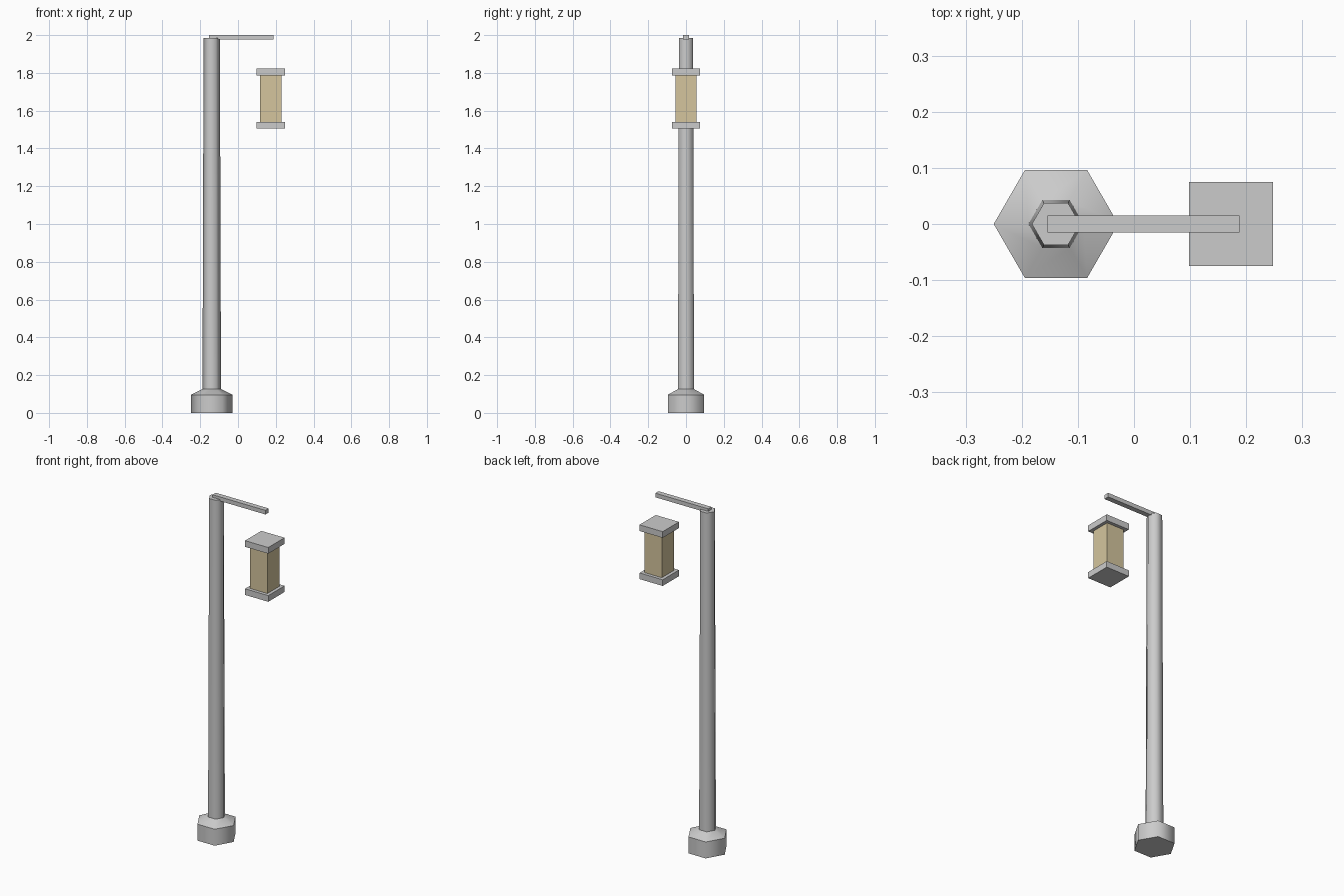
import bpy, bmesh, math

cube = bpy.data.objects.get("Cube")
if cube:
    bpy.data.objects.remove(cube, do_unlink=True)


def make_material(name, rgb):
    mat = bpy.data.materials.new(name)
    mat.use_nodes = True
    mat.diffuse_color = (*rgb, 1)
    mat.node_tree.nodes["Principled BSDF"].inputs["Base Color"].default_value = (*rgb, 1)
    return mat


metal = make_material("light grey metal", (0.6, 0.6, 0.6))
glass = make_material("warm tan glass", (0.66, 0.56, 0.34))


def add_object(name, bm, mat):
    bmesh.ops.recalc_face_normals(bm, faces=bm.faces)
    mesh = bpy.data.meshes.new(name)
    bm.to_mesh(mesh)
    bm.free()
    mesh.materials.append(mat)
    obj = bpy.data.objects.new(name, mesh)
    bpy.context.collection.objects.link(obj)
    return obj


def box(name, x0, x1, half_y, z0, z1, mat):
    bm = bmesh.new()
    bmesh.ops.create_cube(bm, size=1)
    for v in bm.verts:
        v.co.x = x0 if v.co.x < 0 else x1
        v.co.y = math.copysign(half_y, v.co.y)
        v.co.z = z0 if v.co.z < 0 else z1
    return add_object(name, bm, mat)


def hex_post(name, x, profile, mat):
    """Six-sided smooth post from (radius, z) rings, with crisp ring edges."""
    bm = bmesh.new()
    rings = []
    for r, z in profile:
        angles = [math.tau * i / 6 for i in range(6)]
        rings.append([bm.verts.new((x + r * math.cos(a), r * math.sin(a), z)) for a in angles])
    for low, high in zip(rings, rings[1:]):
        for i in range(6):
            j = (i + 1) % 6
            bm.faces.new((low[i], low[j], high[j], high[i]))
    bm.faces.new(rings[0])
    bm.faces.new(rings[-1])
    for f in bm.faces:
        f.smooth = True
    for e in bm.edges:
        e.smooth = abs(e.verts[0].co.z - e.verts[1].co.z) > 1e-4
    return add_object(name, bm, mat)


# Post: flared foot, tapered shaft
POST_X = -0.139
hex_post("lamp_post", POST_X,
         [(0.111, 0), (0.111, 0.096), (0.049, 0.126), (0.043, 1.985)], metal)

# Arm reaching over the lantern
box("arm", -0.154, 0.188, 0.015, 1.976, 2.0, metal)

# Lantern
LAMP_X = 0.173
for name, half, z0, z1, mat in (("lantern_base", 0.075, 1.505, 1.541, metal),
                                ("lantern_glass", 0.056, 1.541, 1.786, glass),
                                ("lantern_cap", 0.075, 1.786, 1.822, metal)):
    box(name, LAMP_X - half, LAMP_X + half, half, z0, z1, mat)
